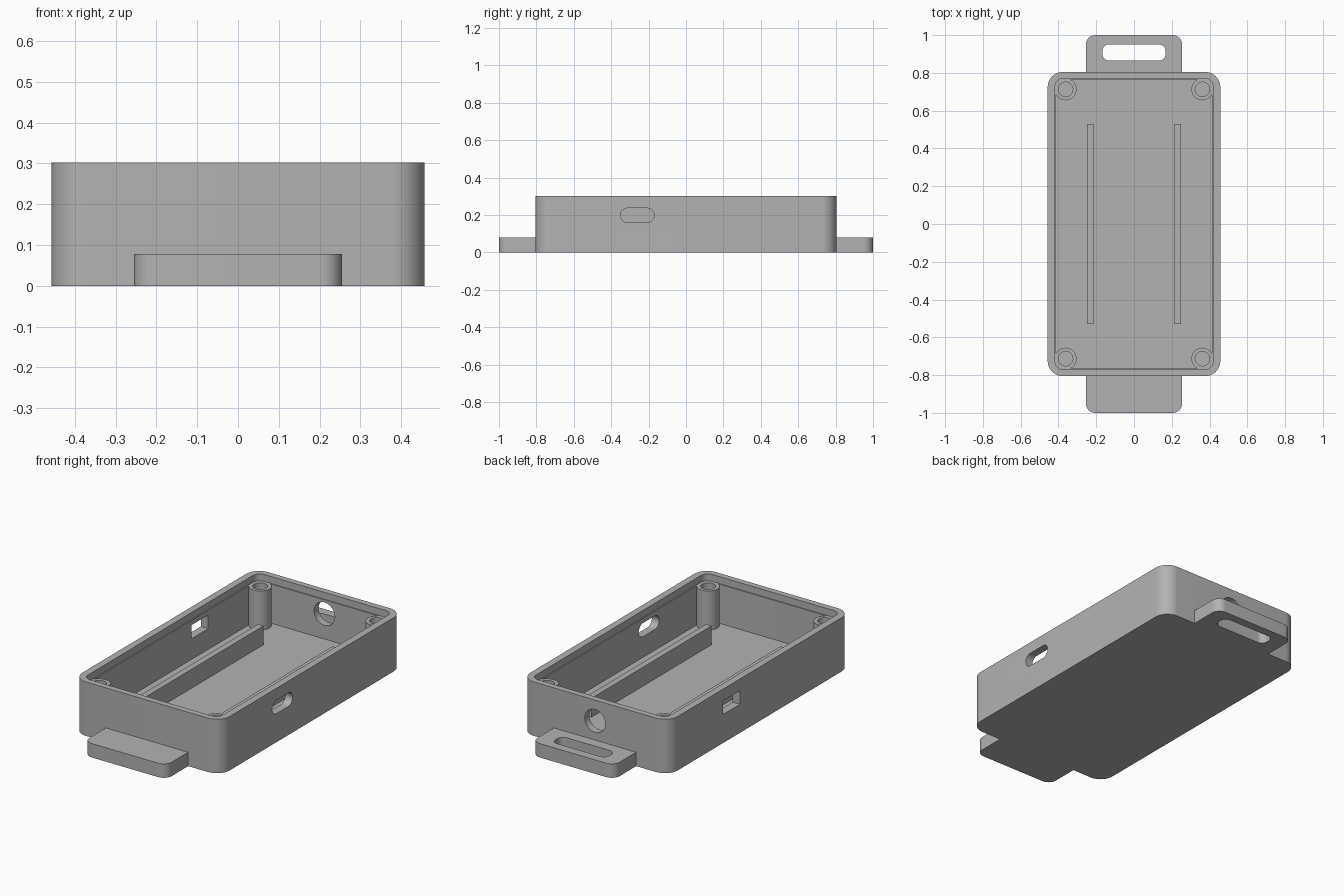
import bpy, bmesh, math
from mathutils import Matrix, Vector

cube = bpy.data.objects.get("Cube")
if cube:
    bpy.data.objects.remove(cube, do_unlink=True)

grey = bpy.data.materials.new("mid_grey")
grey.use_nodes = True
COLOUR = (0.45, 0.45, 0.45, 1)
grey.diffuse_color = COLOUR
grey.node_tree.nodes["Principled BSDF"].inputs["Base Color"].default_value = COLOUR


def rounded_outline(w, d, radii, seg=12):
    """Counter-clockwise rectangle; one radius per corner, from the +x +y corner."""
    pts = []
    for i, (sx, sy) in enumerate([(1, 1), (-1, 1), (-1, -1), (1, -1)]):
        r = radii[i]
        cx, cy = sx * (w / 2 - r), sy * (d / 2 - r)
        for k in range(seg + 1 if r else 1):
            a = math.pi / 2 * (i + k / seg)
            p = Vector((cx + r * math.cos(a), cy + r * math.sin(a)))
            if not pts or (p - pts[-1]).length > 1e-5:
                pts.append(p)
    if (pts[0] - pts[-1]).length < 1e-5:
        pts.pop()
    return pts


def prism(name, w, d, z0, z1, radii=(0, 0, 0, 0), matrix=Matrix()):
    """Extrude a rounded rectangle from z0 to z1, then place it."""
    bm = bmesh.new()
    base = [bm.verts.new((p.x, p.y, z0)) for p in rounded_outline(w, d, radii)]
    face = bm.faces.new(base)
    top = bmesh.ops.extrude_face_region(bm, geom=[face])["geom"]
    bmesh.ops.translate(bm, vec=(0, 0, z1 - z0),
                        verts=[v for v in top if isinstance(v, bmesh.types.BMVert)])
    bm.transform(matrix)
    bmesh.ops.recalc_face_normals(bm, faces=bm.faces)
    mesh = bpy.data.meshes.new(name)
    bm.to_mesh(mesh)
    bm.free()
    mesh.materials.append(grey)
    ob = bpy.data.objects.new(name, mesh)
    bpy.context.collection.objects.link(ob)
    return ob


def activate(ob):
    bpy.ops.object.select_all(action="DESELECT")
    ob.select_set(True)
    bpy.context.view_layer.objects.active = ob


def cut(ob, *cutters):
    for c in cutters:
        c.hide_render = True
        mod = ob.modifiers.new("cut", "BOOLEAN")
        mod.operation = "DIFFERENCE"
        mod.solver = "EXACT"
        mod.object = c
        activate(ob)
        bpy.ops.object.modifier_apply(modifier=mod.name)
        bpy.data.objects.remove(c, do_unlink=True)


def smooth(ob):
    activate(ob)
    bpy.ops.object.shade_smooth_by_angle(angle=math.radians(30))


def at(x, y, z=0):
    return Matrix.Translation((x, y, z))


HALF_W, HALF_D, HEIGHT = 0.457, 0.805, 0.302
FLOOR, LEDGE = 0.044, 0.263
through_x = Matrix.Rotation(math.pi / 2, 4, "Y")
through_y = Matrix.Rotation(math.pi / 2, 4, "X")

# Open tray with a shallow lid ledge
tray = prism("tray", 2 * HALF_W, 2 * HALF_D, 0, HEIGHT, [0.08] * 4)
cut(tray,
    prism("cavity", 0.824, 1.53, FLOOR, HEIGHT + 0.1, [0.036] * 4),
    prism("lid_recess", 0.836, 1.542, LEDGE, HEIGHT + 0.1, [0.042] * 4))

# Wall openings: rounded slot, square window and round port
cut(tray,
    prism("slot_cutter", 0.076, 0.18, -0.1, 0.1, [0.0379] * 4,
          at(HALF_W, -0.26, 0.198) @ through_x),
    prism("window_cutter", 0.076, 0.15, -0.1, 0.1,
          matrix=at(-HALF_W, 0.25, 0.198) @ through_x),
    prism("port_cutter", 0.128, 0.128, -0.1, 0.1, [0.064] * 4,
          at(0, HALF_D, 0.185) @ through_y))
smooth(tray)

# Strap tabs at both ends
for name, turn in (("back_tab", 0), ("front_tab", math.pi)):
    place = Matrix.Rotation(turn, 4, "Z")
    tab = prism(name, 0.51, 1 - HALF_D, 0, 0.078, (0.05, 0.05, 0, 0),
                place @ at(0, (1 + HALF_D) / 2))
    cut(tab, prism("strap_slot", 0.334, 0.086, -0.1, 0.2, [0.036] * 4,
                   place @ at(0, 0.908)))
    smooth(tab)

# Corner screw posts and inner rails
for sx, side in ((1, "left"), (-1, "right")):
    for sy, end in ((1, "back"), (-1, "front")):
        spot = at(sx * 0.362, sy * 0.713)
        post = prism(f"{end}_{side}_screw_post", 0.116, 0.116, FLOOR - 0.01, LEDGE,
                     [0.058] * 4, spot)
        cut(post, prism("screw_hole", 0.076, 0.076, FLOOR, HEIGHT, [0.038] * 4, spot))
        smooth(post)
    prism(f"{side}_rail", 0.034, 1.06, FLOOR - 0.01, 0.15, matrix=at(sx * 0.231, 0))
